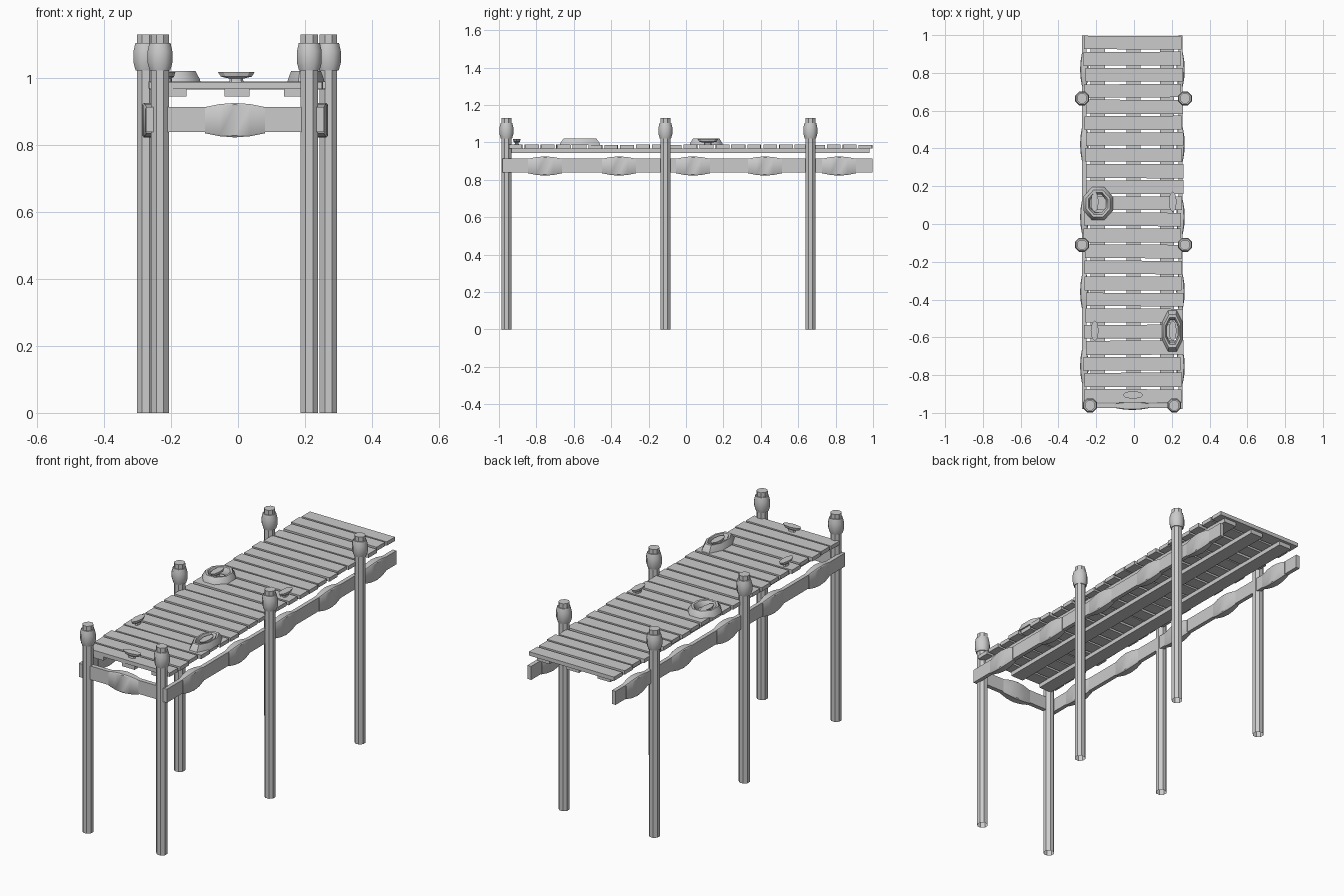
import bpy, bmesh, math, random
from mathutils import Matrix, Vector

if "Cube" in bpy.data.objects:
    bpy.data.objects.remove(bpy.data.objects["Cube"])
random.seed(4)


def finish(name, bm, smooth=None):
    bmesh.ops.recalc_face_normals(bm, faces=bm.faces)
    me = bpy.data.meshes.new(name)
    bm.to_mesh(me)
    bm.free()
    ob = bpy.data.objects.new(name, me)
    bpy.context.collection.objects.link(ob)
    if smooth:
        bpy.context.view_layer.objects.active = ob
        ob.select_set(True)
        bpy.ops.object.shade_smooth_by_angle(angle=math.radians(smooth))
        ob.select_set(False)
    return ob


def box(name, x0, x1, y0, y1, z0, z1, rot=0):
    bm = bmesh.new()
    bmesh.ops.create_cube(bm, size=1)
    m = (Matrix.Translation(((x0 + x1) / 2, (y0 + y1) / 2, (z0 + z1) / 2))
         @ Matrix.Rotation(rot, 4, 'Z')
         @ Matrix.Diagonal((x1 - x0, y1 - y0, z1 - z0, 1)))
    bm.transform(m)
    return finish(name, bm)


def loft(name, rings, matrix, cap0=True, cap1=True, closed=False, smooth=None):
    """Skin a list of equal-sized point rings."""
    bm = bmesh.new()
    vs = [[bm.verts.new(p) for p in r] for r in rings]
    n = len(vs[0])
    pairs = list(zip(vs, vs[1:])) + ([(vs[-1], vs[0])] if closed else [])
    for a, b in pairs:
        for i in range(n):
            j = (i + 1) % n
            bm.faces.new((a[i], a[j], b[j], b[i]))
    if not closed:
        if cap0:
            bm.faces.new(vs[0])
        if cap1:
            bm.faces.new(vs[-1])
    bm.transform(matrix)
    return finish(name, bm, smooth)


def ngon(rx, ry, z, n=8, off=0.5):
    return [(rx * math.cos((i + off) * 2 * math.pi / n),
             ry * math.sin((i + off) * 2 * math.pi / n), z) for i in range(n)]


# Posts with a rope binding near the top
for x, y in [(-.233, -.96), (.213, -.96), (-.275, -.11), (.27, -.11),
             (-.275, .665), (.27, .665)]:
    m = Matrix.Translation((x, y, 0))
    loft("post", [ngon(.0285, .0285, z) for z in (0, 1.13)], m, cap0=False)
    loft("post_rope", [ngon(r, r, z) for z, r in
         ((1.022, .033), (1.045, .04), (1.08, .04), (1.105, .034))], m, smooth=50)

# Deck planks, slightly uneven
for i in range(23):
    y = .96 - i * .085
    dx = random.uniform(-.008, .008)
    w = .036 + random.uniform(-.001, .002)
    dz = random.uniform(-.002, .002)
    box("plank", -.26 + dx, .255 + dx, y - w, y + w, .967 + dz, .988 + dz,
        random.uniform(-.008, .008))

# Stringers under the deck
for x in (-.192, -.003, .175):
    box("stringer", x - .038, x + .038, -.94, .98, .944, .967)

# Side and front beams
box("left_beam", -.274, -.252, -.98, .998, .839, .913)
box("right_beam", .235, .257, -.98, .998, .839, .913)
box("front_beam", -.252, .235, -.974, -.95, .839, .913)


# Bulging wraps around the beams
def wrap(x, y, rot):
    rings = []
    for t, hw, hh in ((-.09, .0125, .039), (-.045, .02, .048), (0, .0225, .0515),
                      (.045, .02, .048), (.09, .0125, .039)):
        rings.append([(a * hw, t, b * hh) for a, b in
                      ((-1, -.9), (-.8, -1), (.8, -1), (1, -.9),
                       (1, .9), (.8, 1), (-.8, 1), (-1, .9))])
    m = Matrix.Translation((x, y, .874)) @ Matrix.Rotation(rot, 4, 'Z')
    loft("beam_wrap", rings, m, smooth=40)


for y in (-.754, -.358, .037, .422, .818):
    wrap(-.263, y, 0)
    wrap(.246, y, 0)
wrap(-.009, -.962, math.pi / 2)

# Mooring cleats: narrow foot and a wider pointed boat-shaped top
for x, y, rot in ((-.208, .117, 0), (.205, .117, 0), (-.208, -.565, 0),
                  (.205, -.565, 0), (-.005, -.905, math.pi / 2)):
    rings = [ngon(rx, ry, z, 8, 0) for rx, ry, z in
             ((.012, .022, .98), (.010, .020, .998), (.017, .046, 1.004),
              (.021, .055, 1.018))]
    m = Matrix.Translation((x, y, 0)) @ Matrix.Rotation(rot, 4, 'Z')
    loft("cleat", rings, m)

# Rope coils lying round two of the cleats
for x, y, rx, ry in ((-.19, .108, .085, .096), (.203, -.567, .06, .118)):
    rings = [ngon(rx * s, ry * s, z) for s, z in
             ((1, .986), (.97, .996), (.8, 1.021), (.66, 1.02), (.54, 1.0), (.54, .986))]
    loft("rope_coil", rings, Matrix.Translation((x, y, 0)), closed=True, smooth=50)
